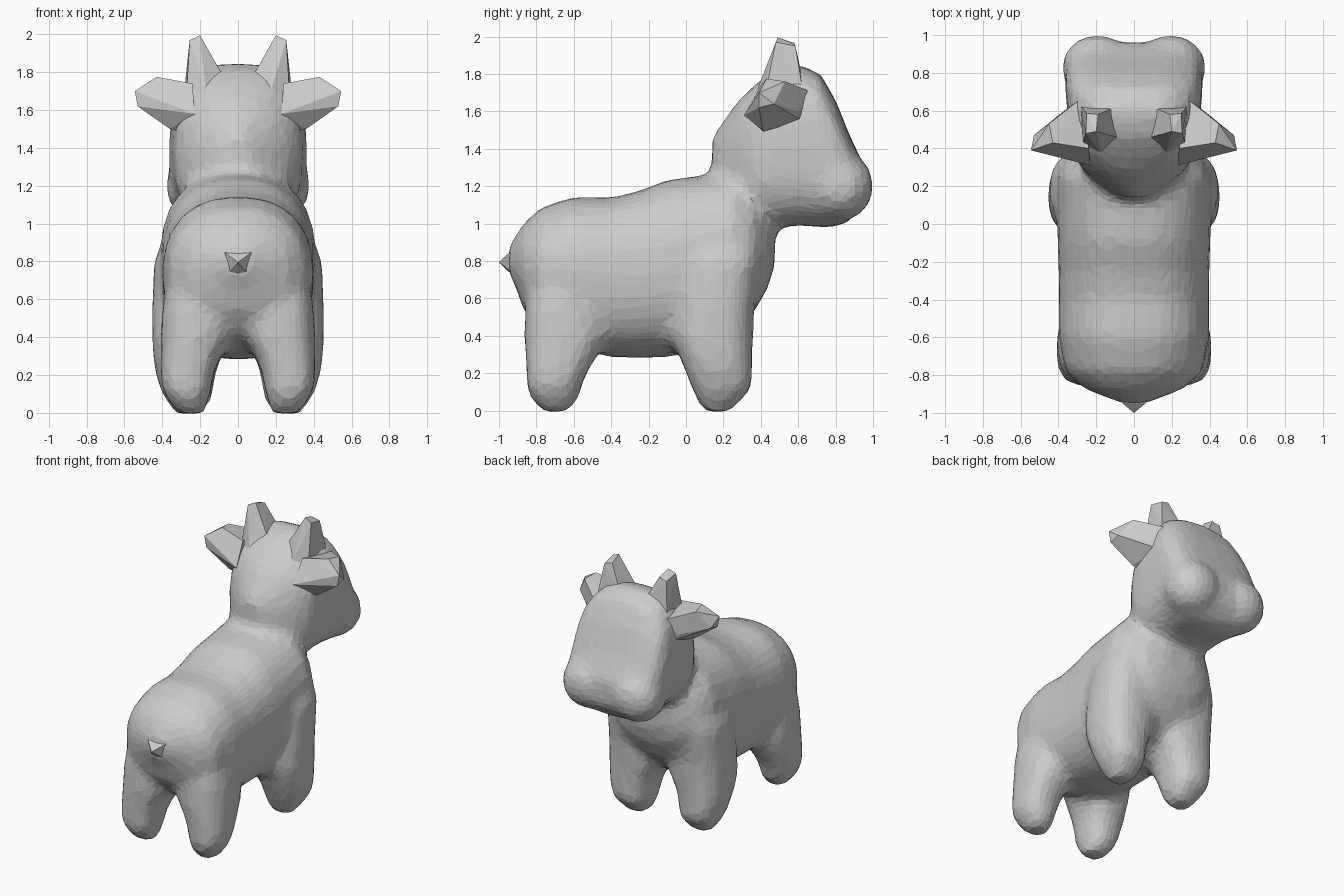
import bpy, bmesh, math
from mathutils import Matrix


def make_object(name, bm):
    bmesh.ops.recalc_face_normals(bm, faces=bm.faces[:])
    me = bpy.data.meshes.new(name)
    bm.to_mesh(me)
    bm.free()
    ob = bpy.data.objects.new(name, me)
    bpy.context.collection.objects.link(ob)
    return ob


def loft(bm, axis, stations, n=24, sx=1):
    """Closed loft of rounded boxes; station = (pos, x0, x1, b0, b1, power)."""
    rings = []
    for pos, x0, x1, b0, b1, power in stations:
        ring = []
        for i in range(n):
            t = 2 * math.pi * i / n
            c, s = math.cos(t), math.sin(t)
            u = math.copysign(abs(c) ** (2 / power), c)
            v = math.copysign(abs(s) ** (2 / power), s)
            x = sx * ((x0 + x1) / 2 + u * (x1 - x0) / 2)
            b = (b0 + b1) / 2 + v * (b1 - b0) / 2
            ring.append(bm.verts.new((x, pos, b) if axis == 'y' else (x, b, pos)))
        rings.append(ring)
    faces = [bm.faces.new(rings[0]), bm.faces.new(rings[-1])]
    for r, q in zip(rings, rings[1:]):
        for i in range(n):
            j = (i + 1) % n
            faces.append(bm.faces.new((r[i], r[j], q[j], q[i])))
    bmesh.ops.recalc_face_normals(bm, faces=faces)


def hull(name, points, sx=1):
    bm = bmesh.new()
    for x, y, z in points:
        bm.verts.new((sx * x, y, z))
    bmesh.ops.convex_hull(bm, input=bm.verts[:])
    loose = [v for v in bm.verts if not v.link_faces]
    bmesh.ops.delete(bm, geom=loose, context='VERTS')
    return make_object(name, bm)


# torso: y, half width, bottom, top, squareness
torso = [(-.95, .07, .74, .87, 2), (-.91, .17, .66, .94, 2), (-.87, .27, .54, 1.00, 2.1),
         (-.78, .365, .42, 1.085, 2.2), (-.60, .40, .33, 1.145, 2.3), (-.40, .40, .285, 1.14, 2.4),
         (-.25, .40, .28, 1.175, 2.4), (-.10, .405, .285, 1.235, 2.4), (.10, .41, .32, 1.26, 2.4),
         (.25, .41, .40, 1.28, 2.4), (.36, .36, .52, 1.20, 2.4), (.44, .25, .66, 1.05, 2.3),
         (.475, .13, .78, 1.00, 2.2)]
# head and neck, wedge shaped at the nape
head = [(.14, .07, 1.15, 1.47, 2), (.20, .17, 1.05, 1.55, 2.1), (.28, .265, 1.00, 1.66, 2.3),
        (.37, .33, .98, 1.745, 2.6), (.47, .345, .98, 1.82, 2.9), (.60, .355, .99, 1.855, 2.9),
        (.72, .365, .98, 1.80, 2.9), (.80, .365, .98, 1.66, 2.8), (.88, .35, 1.015, 1.46, 2.7),
        (.93, .30, 1.08, 1.36, 2.6), (.96, .22, 1.12, 1.29, 2.5)]
# legs: z, inner x, outer x, back y, front y
front_leg = [(-.005, .19, .33, .10, .24), (.05, .15, .37, .06, .29), (.12, .13, .41, .03, .355),
             (.20, .12, .435, .00, .355), (.30, .09, .45, -.04, .355), (.40, .03, .455, -.08, .36),
             (.55, .03, .455, -.06, .365), (.80, .04, .445, -.02, .40), (1.0, .05, .36, .08, .38)]
hind_leg = [(-.005, .18, .32, -.77, -.63), (.05, .16, .36, -.82, -.58), (.12, .14, .40, -.855, -.56),
            (.20, .13, .41, -.855, -.53), (.30, .09, .41, -.86, -.47), (.40, .03, .41, -.865, -.42),
            (.55, .03, .40, -.86, -.44), (.75, .04, .37, -.83, -.42)]

bm = bmesh.new()
for part in (torso, head):
    loft(bm, 'y', [(y, -w, w, a, b, p) for y, w, a, b, p in part])
for s in (1, -1):
    for leg in (front_leg, hind_leg):
        loft(bm, 'z', [st + (2.5,) for st in leg], sx=s)
    # muzzle lobe
    m = Matrix.Translation((s * .195, .825, 1.2)) @ Matrix.Diagonal((.19, .18, .19, 1))
    bmesh.ops.create_icosphere(bm, subdivisions=3, radius=1, matrix=m)

# fuse all the lofts into one soft faceted skin
body = make_object("animal_body", bm)
rm = body.modifiers.new("fuse", 'REMESH')
rm.mode = 'VOXEL'
rm.voxel_size = .036
rm.use_smooth_shade = False
sm = body.modifiers.new("soften", 'SMOOTH')
sm.factor = .5
sm.iterations = 7
dc = body.modifiers.new("facet", 'DECIMATE')
dc.ratio = .28

# blunt faceted horns and ears, roots running back towards the nape
horn = [(.09, .46, 1.80), (.10, .62, 1.79), (.27, .43, 1.72), (.28, .62, 1.74), (.17, .37, 1.69),
        (.20, .49, 1.995), (.255, .48, 1.97), (.25, .585, 1.95), (.19, .58, 1.965)]
ear = [(.28, .42, 1.48), (.30, .64, 1.54), (.26, .68, 1.70), (.24, .40, 1.74), (.23, .31, 1.58),
       (.36, .41, 1.50), (.37, .60, 1.60), (.545, .39, 1.70), (.53, .39, 1.62),
       (.53, .47, 1.64), (.45, .53, 1.76), (.43, .43, 1.775)]
for s, side in ((1, "right"), (-1, "left")):
    hull(side + "_horn", horn, s)
    hull(side + "_ear", ear, s)

# short pointed tail growing out of the rump
hull("tail", [(0, -1.0, .795), (-.06, -.95, .84), (.06, -.95, .84), (0, -.95, .745),
              (-.16, -.86, .90), (.16, -.86, .90), (-.10, -.86, .68), (.10, -.86, .68)])
